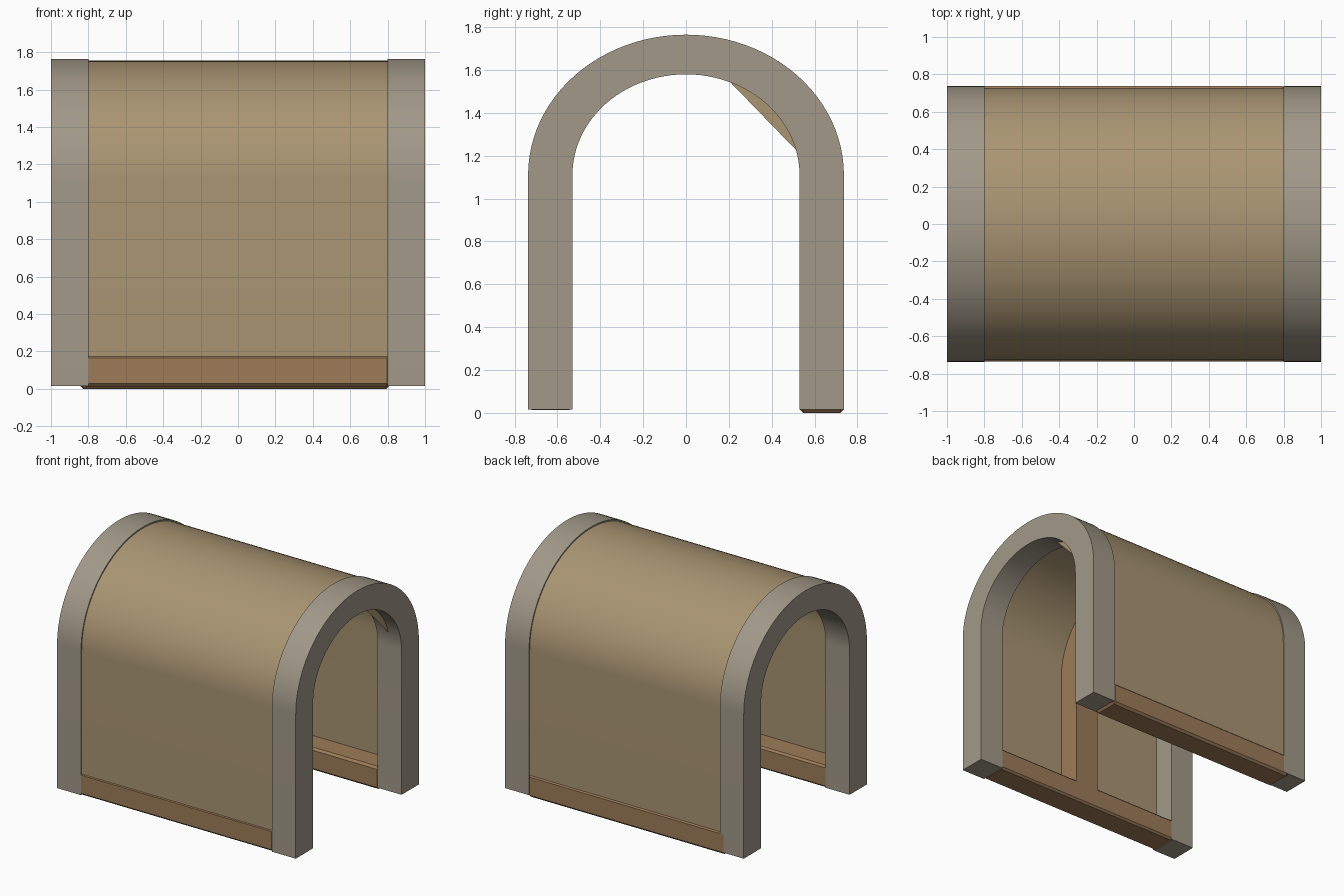
import bpy, bmesh, math

if "Cube" in bpy.data.objects:
    bpy.data.objects.remove(bpy.data.objects["Cube"])

SPRING = 1.11   # height where the straight legs turn into the curve


def material(name, rgb):
    m = bpy.data.materials.new(name)
    m.diffuse_color = (*rgb, 1)
    m.use_nodes = True
    m.node_tree.nodes["Principled BSDF"].inputs["Base Color"].default_value = m.diffuse_color
    return m


STONE = material("stone", (0.36, 0.32, 0.25))
PLASTER = material("tan_plank", (0.40, 0.30, 0.17))
WOOD = material("brown_wood", (0.34, 0.20, 0.10))


def finish(bm, name, mat):
    bmesh.ops.recalc_face_normals(bm, faces=bm.faces)
    me = bpy.data.meshes.new(name)
    bm.to_mesh(me)
    bm.free()
    ob = bpy.data.objects.new(name, me)
    bpy.context.collection.objects.link(ob)
    me.materials.append(mat)
    bpy.ops.object.select_all(action='DESELECT')
    ob.select_set(True)
    bpy.context.view_layer.objects.active = ob
    bpy.ops.object.shade_smooth_by_angle(angle=math.radians(30))
    return ob


def arch_line(half, top, base, n=48):
    """Upside-down U in the YZ plane."""
    curve = [(half * math.cos(math.pi * i / n),
              SPRING + (top - SPRING) * math.sin(math.pi * i / n)) for i in range(n + 1)]
    return [(half, base)] + curve + [(-half, base)]


def arch(name, x0, x1, outer, inner, base, mat):
    """Solid arch swept along x; outer and inner are (half width, top)."""
    bm = bmesh.new()
    a, b = arch_line(*outer, base), arch_line(*inner, base)
    rings = [[bm.verts.new((x0, *o)), bm.verts.new((x1, *o)),
              bm.verts.new((x1, *i)), bm.verts.new((x0, *i))] for o, i in zip(a, b)]
    for r, s in zip(rings, rings[1:]):
        for k in range(4):
            bm.faces.new((r[k], r[(k + 1) % 4], s[(k + 1) % 4], s[k]))
    bm.faces.new(rings[0])
    bm.faces.new(rings[-1])
    return finish(bm, name, mat)


def beam(name, lo, hi, bevel, mat):
    bm = bmesh.new()
    bmesh.ops.create_cube(bm, size=1)
    for v in bm.verts:
        v.co = [lo[k] if v.co[k] < 0 else hi[k] for k in range(3)]
    bmesh.ops.bevel(bm, geom=bm.edges[:], offset=bevel, segments=1, affect='EDGES')
    return finish(bm, name, mat)


# Stone end arches
for side, x in (("left", -1.0), ("right", 0.8)):
    arch(side + "_end_arch", x, x + 0.2, (0.737, 1.765), (0.53, 1.58), 0.016, STONE)

# Thin vault shell and the wooden rib inside its middle
arch("vault_shell", -0.9, 0.9, (0.728, 1.755), (0.70, 1.725), 0.05, PLASTER)
arch("middle_rib", -0.1, 0.1, (0.715, 1.74), (0.53, 1.58), 0.03, WOOD)

# Sill beams along the foot of each wall
beam("front_sill", (-0.83, -0.734, 0.014), (0.81, -0.53, 0.18), 0.014, WOOD)
beam("back_sill", (-0.845, 0.53, 0.0), (0.81, 0.737, 0.17), 0.016, WOOD)

# Flat corner sliver in the end opening
bm = bmesh.new()
pts = [(0.707 * math.cos(t), SPRING + 0.63 * math.sin(t))
       for t in [math.radians(12 + 6 * i) for i in range(11)]]
loop = [(0.52, 1.22)] + pts + [(0.2, 1.55)]
bm.faces.new([bm.verts.new((0.9, *p)) for p in loop])
finish(bm, "corner_infill", PLASTER)
